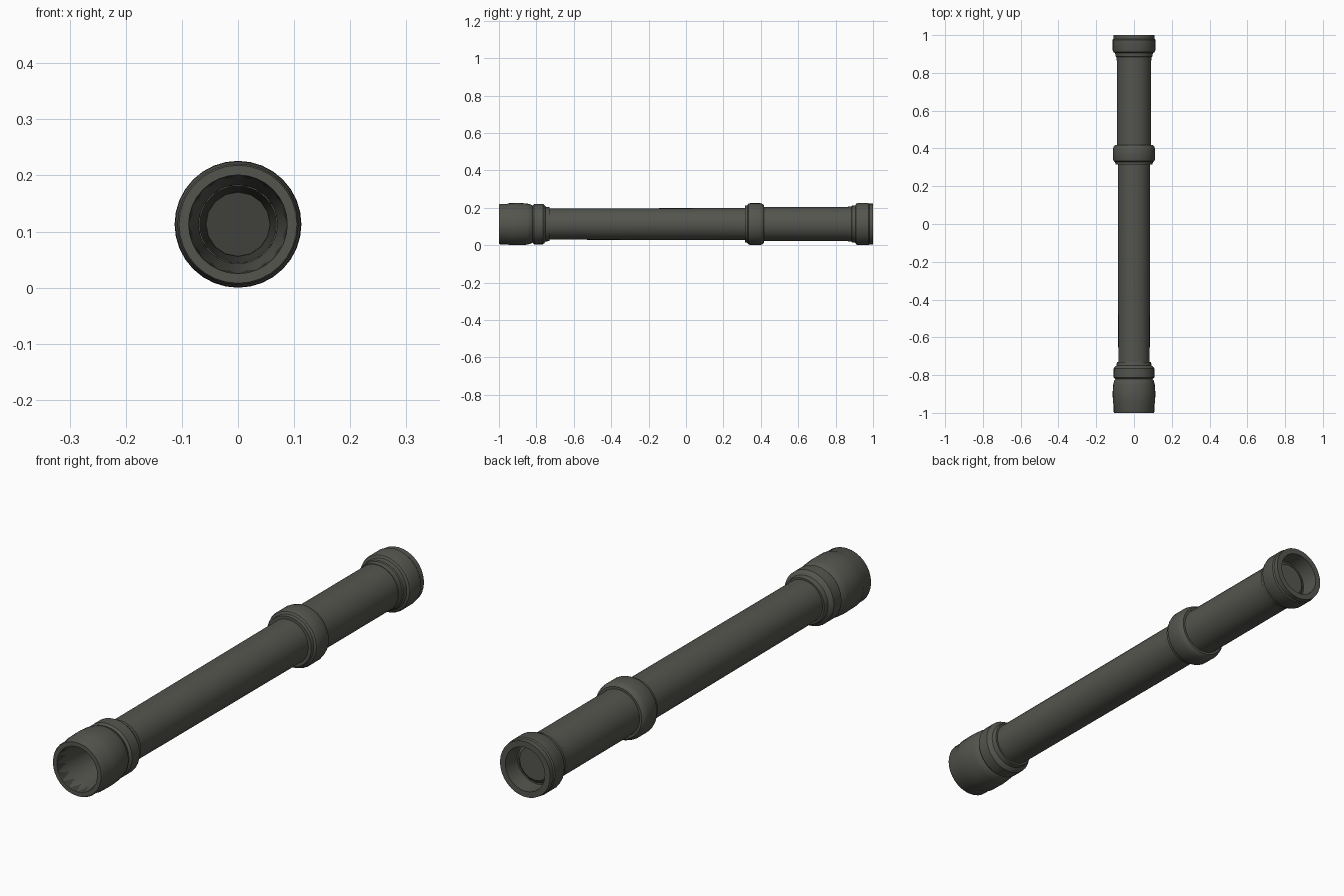
import bpy, bmesh, math

cube = bpy.data.objects.get("Cube")
if cube:
    bpy.data.objects.remove(cube, do_unlink=True)

AXIS_Z = 0.113


def material(name, colour):
    m = bpy.data.materials.new(name)
    m.use_nodes = True
    m.diffuse_color = colour
    bsdf = m.node_tree.nodes["Principled BSDF"]
    bsdf.inputs["Base Color"].default_value = colour
    bsdf.inputs["Roughness"].default_value = 0.6
    return m


grey = material("dark warm grey", (0.09, 0.09, 0.078, 1))
dark = material("shaded grey", (0.05, 0.05, 0.045, 1))


def lathe(name, profile, mat, sides=32, closed=True):
    """Spin (y, radius) points around the long axis; zero radius caps the end."""
    bm = bmesh.new()
    rings = []
    for y, r in profile:
        if r == 0:
            rings.append([bm.verts.new((0, y, AXIS_Z))] * sides)
            continue
        angles = [2 * math.pi * i / sides for i in range(sides)]
        rings.append([bm.verts.new((r * math.cos(a), y, AXIS_Z + r * math.sin(a))) for a in angles])
    pairs = list(zip(rings, rings[1:]))
    if closed:
        pairs.append((rings[-1], rings[0]))
    for a, b in pairs:
        for i in range(sides):
            j = (i + 1) % sides
            corners = list(dict.fromkeys((a[i], a[j], b[j], b[i])))
            bm.faces.new(corners)
    bmesh.ops.recalc_face_normals(bm, faces=bm.faces)
    mesh = bpy.data.meshes.new(name)
    bm.to_mesh(mesh)
    bm.free()
    mesh.materials.append(mat)
    ob = bpy.data.objects.new(name, mesh)
    bpy.context.collection.objects.link(ob)
    bpy.ops.object.select_all(action="DESELECT")
    ob.select_set(True)
    bpy.context.view_layer.objects.active = ob
    bpy.ops.object.shade_smooth_by_angle(angle=math.radians(35))
    return ob


# Front cup with a softly bulging wall and an open mouth
lathe("front_cup", [
    (-1, 0.088), (-1, 0.105), (-0.995, 0.108), (-0.955, 0.108), (-0.945, 0.112),
    (-0.89, 0.113), (-0.85, 0.11), (-0.83, 0.105), (-0.82, 0.097), (-0.805, 0.097),
    (-0.805, 0.07), (-0.83, 0.07)], grey)

# Collar behind the cup
lathe("front_collar", [
    (-0.82, 0.07), (-0.82, 0.1), (-0.812, 0.108), (-0.765, 0.108), (-0.757, 0.102),
    (-0.75, 0.093), (-0.73, 0.09), (-0.73, 0.07)], grey)

# Long front tube and wider rear tube
lathe("long_tube", [(-0.8, 0.068), (-0.8, 0.083), (0.35, 0.086), (0.35, 0.068)], grey)
lathe("rear_tube", [(0.38, 0.07), (0.38, 0.091), (0.9, 0.091), (0.9, 0.07)], grey)

# Joint ring between the tubes
lathe("joint_ring", [
    (0.315, 0.07), (0.315, 0.098), (0.328, 0.1), (0.333, 0.108), (0.343, 0.112),
    (0.395, 0.112), (0.41, 0.108), (0.418, 0.1), (0.418, 0.07)], grey)

# Rear rim with a stepped neck
lathe("rear_rim", [
    (0.865, 0.075), (0.865, 0.093), (0.885, 0.094), (0.888, 0.098), (0.905, 0.1),
    (0.91, 0.109), (0.92, 0.113), (0.975, 0.113), (0.98, 0.109), (1, 0.109),
    (1, 0.086), (0.93, 0.084), (0.93, 0.075)], grey)

# Recessed discs and inner walls at both ends
lathe("front_inner_wall", [(-0.998, 0.088), (-0.83, 0.075), (-0.7, 0.057)], dark, 16, False)
lathe("front_lens", [(-0.705, 0), (-0.705, 0.057), (-0.7, 0.058), (-0.7, 0)], dark, 16, False)
lathe("rear_lens", [(0.94, 0), (0.94, 0.066), (0.925, 0.085), (0.92, 0)], grey, 16, False)
